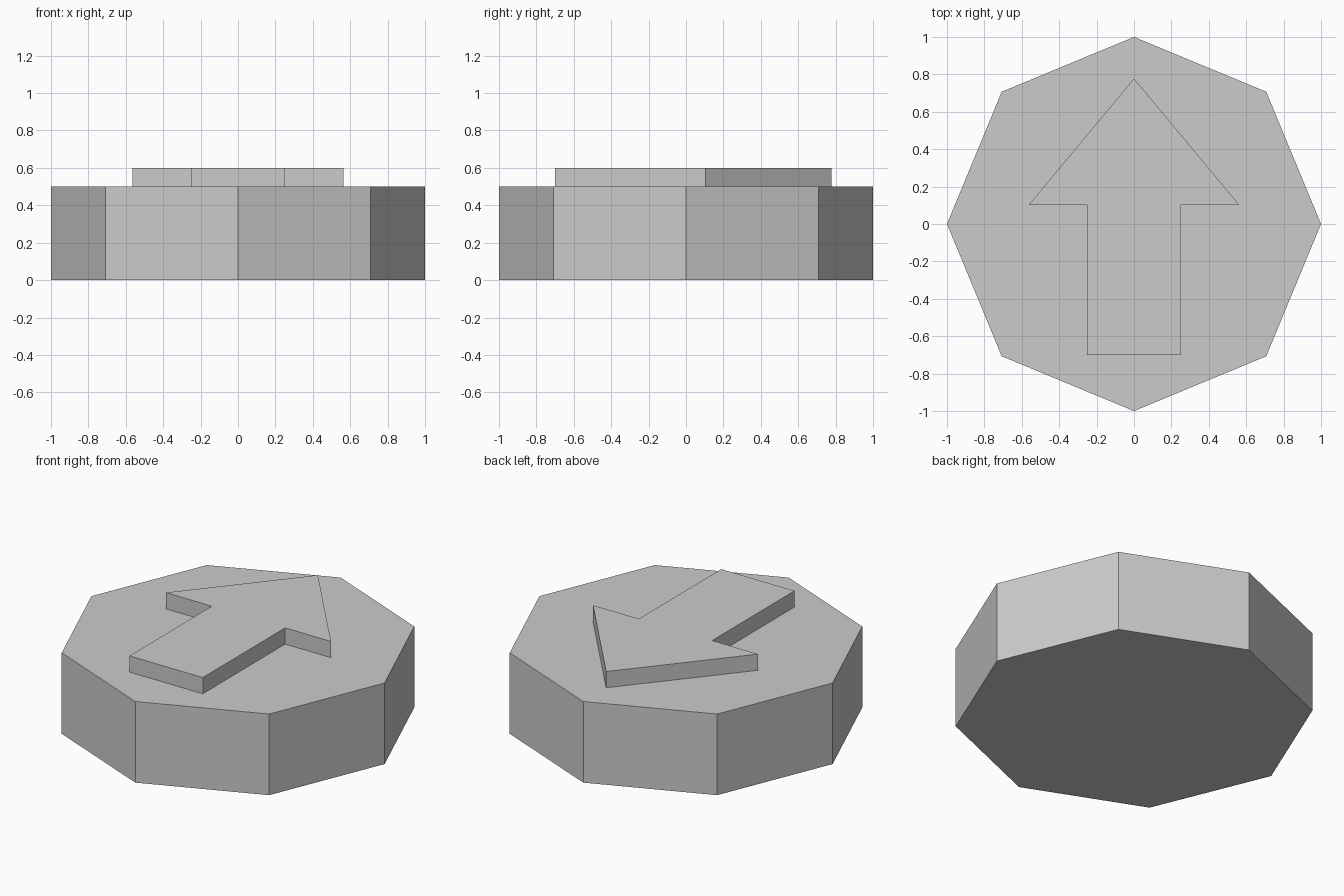
import bpy, bmesh
from math import cos, sin, pi

if "Cube" in bpy.data.objects:
    bpy.data.objects.remove(bpy.data.objects["Cube"])


def prism(name, outline, z0, z1):
    """Extrude a counter-clockwise outline from z0 up to z1."""
    bm = bmesh.new()
    face = bm.faces.new([bm.verts.new((x, y, z0)) for x, y in outline])
    ext = bmesh.ops.extrude_face_region(bm, geom=[face], use_keep_orig=True)
    top = [v for v in ext["geom"] if isinstance(v, bmesh.types.BMVert)]
    bmesh.ops.translate(bm, verts=top, vec=(0, 0, z1 - z0))
    bmesh.ops.recalc_face_normals(bm, faces=bm.faces)
    mesh = bpy.data.meshes.new(name)
    bm.to_mesh(mesh)
    bm.free()
    obj = bpy.data.objects.new(name, mesh)
    bpy.context.collection.objects.link(obj)
    return obj


# Octagonal base, corners on the axes
prism("octagonal_base", [(cos(i * pi / 4), sin(i * pi / 4)) for i in range(8)], 0, 0.5)

# Raised arrow pointing to the back: right half mirrored around the tip
half = [(0.25, -0.70), (0.25, 0.102), (0.563, 0.102)]
arrow = half + [(0, 0.778)] + [(-x, y) for x, y in reversed(half)]
prism("raised_arrow", arrow, 0.5, 0.6)
